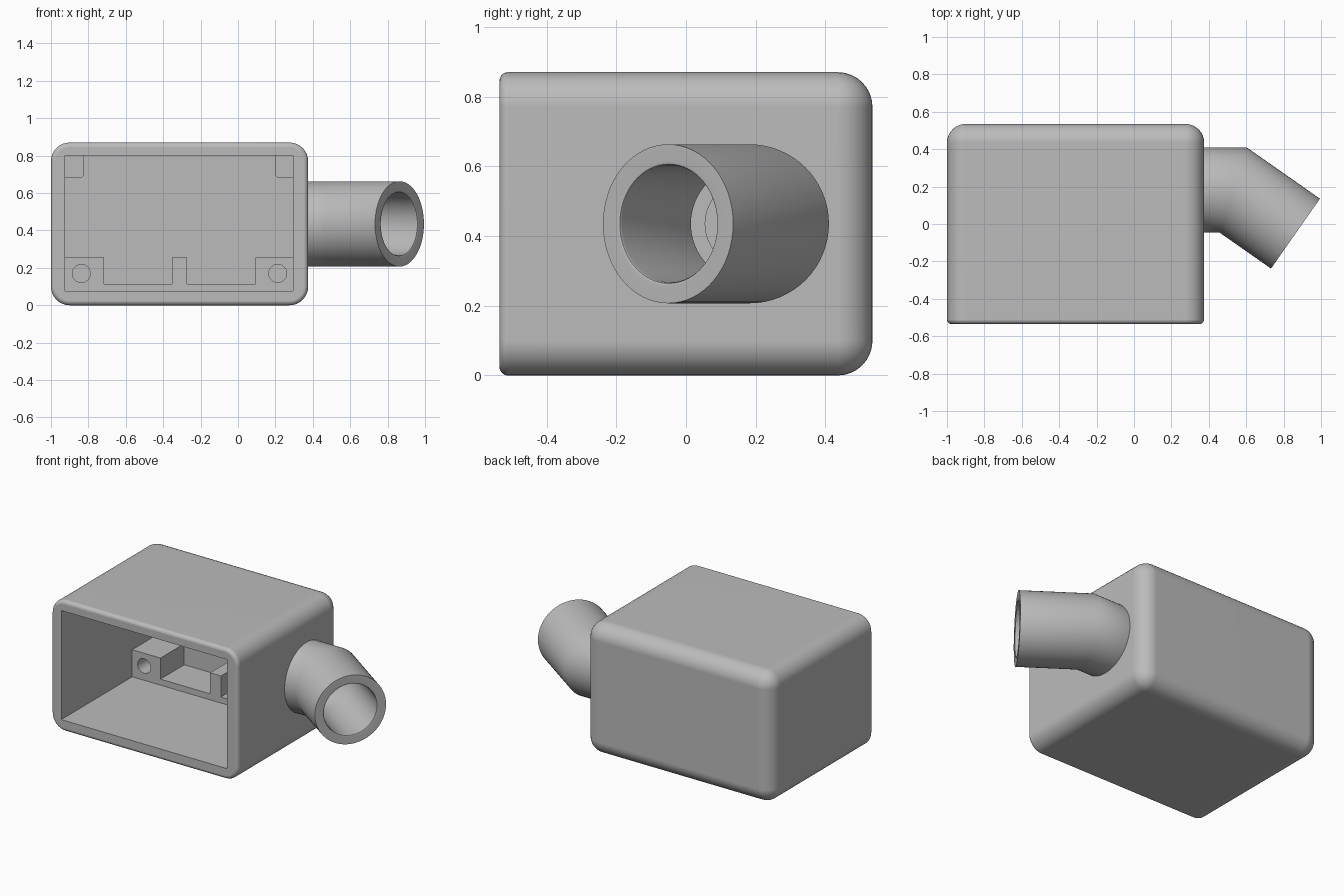
import bpy, bmesh, math
from mathutils import Vector

cube = bpy.data.objects.get("Cube")
if cube:
    bpy.data.objects.remove(cube, do_unlink=True)

grey = bpy.data.materials.new("plain grey")
grey.use_nodes = True
colour = (0.5, 0.5, 0.5, 1)
grey.diffuse_color = colour
grey.node_tree.nodes["Principled BSDF"].inputs["Base Color"].default_value = colour


def loft(name, rings, caps=True):
    """Skin equal-sized rings of points, capped at the ends or joined in a loop."""
    bm = bmesh.new()
    loops = [[bm.verts.new(p) for p in ring] for ring in rings]
    pairs = list(zip(loops, loops[1:]))
    if caps:
        bm.faces.new(loops[0])
        bm.faces.new(loops[-1])
    else:
        pairs.append((loops[-1], loops[0]))
    for a, b in pairs:
        for i in range(len(a)):
            j = (i + 1) % len(a)
            bm.faces.new((a[i], a[j], b[j], b[i]))
    bmesh.ops.remove_doubles(bm, verts=bm.verts, dist=0.0002)
    bmesh.ops.recalc_face_normals(bm, faces=bm.faces)
    mesh = bpy.data.meshes.new(name)
    bm.to_mesh(mesh)
    bm.free()
    mesh.materials.append(grey)
    ob = bpy.data.objects.new(name, mesh)
    bpy.context.collection.objects.link(ob)
    return ob


def prism(name, outline, y0, y1):
    return loft(name, [[(x, y, z) for x, z in outline] for y in (y0, y1)])


def rod(centre, radius, length, axis):
    """Cylinder cutter along x or y."""
    def point(a, s):
        u, w = radius * math.cos(a), radius * math.sin(a)
        return Vector(centre) + Vector((s, u, w) if axis == "x" else (u, s, w))
    return loft("cutter", [[point(math.tau * i / 48, s) for i in range(48)]
                           for s in (-length / 2, length / 2)])


def select(ob):
    bpy.ops.object.select_all(action="DESELECT")
    ob.select_set(True)
    bpy.context.view_layer.objects.active = ob


def cut(ob, cutter):
    cutter.hide_render = True
    mod = ob.modifiers.new("cut", "BOOLEAN")
    mod.operation, mod.solver, mod.object = "DIFFERENCE", "EXACT", cutter
    select(ob)
    bpy.ops.object.modifier_apply(modifier=mod.name)
    bpy.data.objects.remove(cutter, do_unlink=True)


def smooth(ob, degrees):
    select(ob)
    bpy.ops.object.shade_smooth_by_angle(angle=math.radians(degrees))
    mod = ob.modifiers.new("even shading", "WEIGHTED_NORMAL")
    mod.keep_sharp = True


# Rounded housing, open at the front
LEFT, RIGHT, HEIGHT, HALF_Y, R = -1.0, 0.375, 0.87, 0.535, 0.1
MID, STEPS = (LEFT + RIGHT) / 2, 8


def housing_ring(y, inset):
    r = R - inset
    ring = []
    corners = ((RIGHT - R, HEIGHT - R), (LEFT + R, HEIGHT - R),
               (LEFT + R, R), (RIGHT - R, R))
    for k, (cx, cz) in enumerate(corners):
        for i in range(STEPS + 1):
            a = math.pi / 2 * (k + i / STEPS)
            ring.append((cx + r * math.cos(a), y, cz + r * math.sin(a)))
    return ring


def fillet(radius, sign):
    for i in range(STEPS + 1):
        a = math.pi / 2 * i / STEPS
        yield (sign * (HALF_Y - radius + radius * math.sin(a)),
               min(radius * (1 - math.cos(a)), R - 0.00005))


steps = list(fillet(0.025, -1))[::-1] + list(fillet(R, 1))
housing = loft("housing", [housing_ring(y, i) for y, i in steps])
X0, X1, Z0, Z1, BACK = -0.925, 0.295, 0.075, 0.8, 0.46
cut(housing, prism("cutter", [(X0, Z0), (X1, Z0), (X1, Z1), (X0, Z1)], -0.7, BACK))

# Passage from the pipe into the housing
AXIS_Y, AXIS_Z = 0.182, 0.435
cut(housing, rod((0.335, AXIS_Y, AXIS_Z), 0.127, 0.2, "x"))
smooth(housing, 30)

# Bent outlet pipe with a mitred joint
BEND = math.radians(35)
joint = Vector((0.53, AXIS_Y, AXIS_Z))
start = Vector((RIGHT, AXIS_Y, AXIS_Z))
aim = Vector((math.cos(BEND), -math.sin(BEND), 0))
mouth = joint + aim * 0.407
OUTER, BORE = 0.228, 0.168


def pipe_ring(centre, radius, tilt, stretch=1.0):
    side = Vector((math.sin(tilt), math.cos(tilt), 0)) * stretch
    angles = [math.tau * i / 64 for i in range(64)]
    return [centre + radius * (math.cos(a) * side + math.sin(a) * Vector((0, 0, 1)))
            for a in angles]


mitre = (BEND / 2, 1 / math.cos(BEND / 2))
pipe = loft("outlet_pipe", [
    pipe_ring(start, OUTER, 0),
    pipe_ring(joint, OUTER, *mitre),
    pipe_ring(mouth, OUTER, BEND),
    pipe_ring(mouth, BORE + 0.01, BEND),
    pipe_ring(mouth - aim * 0.003, BORE + 0.003, BEND),
    pipe_ring(mouth - aim * 0.01, BORE, BEND),
    pipe_ring(joint, BORE, *mitre),
    pipe_ring(start, BORE, 0)], caps=False)
smooth(pipe, 40)

# Lower mounting bracket: two bored blocks and a centre post on a low rail
FRONT, EMBED = 0.21, 0.01
half = [(0.04, 0.255), (0.04, 0.115), (0.405, 0.115), (0.405, 0.255),
        (0.61 + EMBED, 0.255), (0.61 + EMBED, Z0 - EMBED)]
outline = [(MID + x, z) for x, z in half] + [(MID - x, z) for x, z in half[::-1]]
bracket = prism("mounting_bracket", outline, FRONT, BACK + EMBED)
for side in (-1, 1):
    cut(bracket, rod((MID + side * 0.525, FRONT, 0.17), 0.048, 0.4, "y"))
smooth(bracket, 30)

# Upper corner blocks with one rounded edge
for side, label in ((-1, "right"), (1, "left")):
    wall = MID + side * (0.61 + EMBED)
    inner = MID + side * 0.51
    outline = [(wall, Z1 + EMBED), (wall, 0.68)]
    for i in range(7):
        a = math.pi / 2 * i / 6
        outline.append((inner + side * 0.025 * (1 - math.sin(a)),
                        0.705 - 0.025 * math.cos(a)))
    outline.append((inner, Z1 + EMBED))
    smooth(prism("corner_block_" + label, outline, FRONT, BACK + EMBED), 30)
